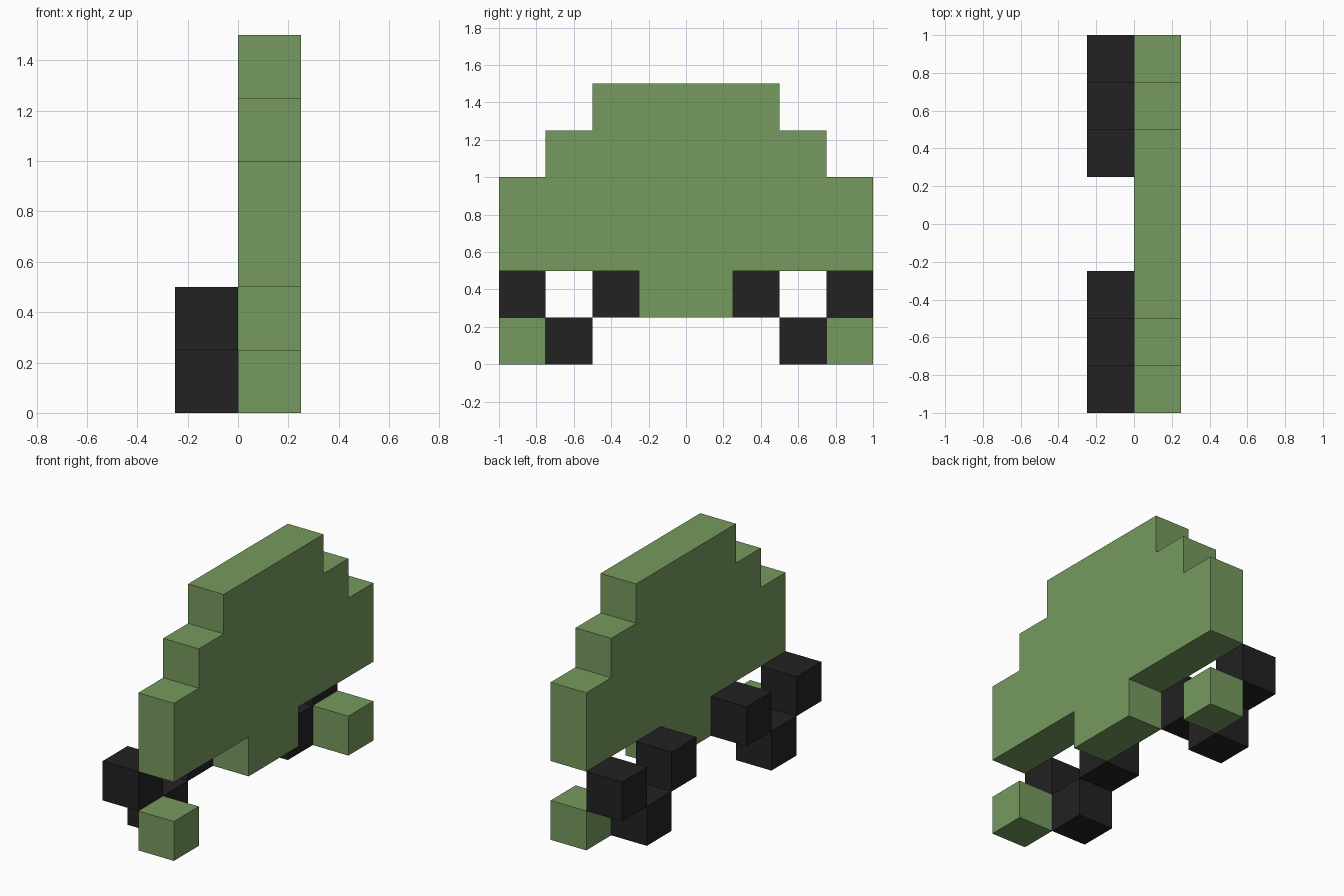
import bpy
import bmesh

if "Cube" in bpy.data.objects:
    bpy.data.objects.remove(bpy.data.objects["Cube"])

U = 0.25  # edge length of one block


def material(name, rgb):
    m = bpy.data.materials.new(name)
    m.diffuse_color = (*rgb, 1.0)
    m.use_nodes = True
    m.node_tree.nodes["Principled BSDF"].inputs["Base Color"].default_value = m.diffuse_color
    return m


green = material("leaf green", (0.181, 0.328, 0.112))
black = material("soft black", (0.016, 0.016, 0.016))


def slab(name, profile, x0, x1, mat):
    """Extrude a (y, z) profile, given in blocks, from x0 to x1."""
    bm = bmesh.new()
    face = bm.faces.new([bm.verts.new((x0 * U, y * U, z * U)) for y, z in profile])
    ext = bmesh.ops.extrude_face_region(bm, geom=[face])
    verts = [v for v in ext["geom"] if isinstance(v, bmesh.types.BMVert)]
    bmesh.ops.translate(bm, verts=verts, vec=((x1 - x0) * U, 0, 0))
    bmesh.ops.recalc_face_normals(bm, faces=bm.faces[:])
    mesh = bpy.data.meshes.new(name)
    bm.to_mesh(mesh)
    bm.free()
    mesh.materials.append(mat)
    obj = bpy.data.objects.new(name, mesh)
    bpy.context.collection.objects.link(obj)
    return obj


def block(name, y, z, x, mat):
    square = [(y, z), (y + 1, z), (y + 1, z + 1), (y, z + 1)]
    return slab(name, square, x, x + 1, mat)


# Stepped body: half outline mirrored across y = 0
half = [(1, 1), (1, 2), (4, 2), (4, 4), (3, 4), (3, 5), (2, 5), (2, 6)]
slab("body", half + [(-y, z) for y, z in reversed(half)], 0, 1, green)

# Wheel blocks at both ends: green outer foot and three black blocks
for end, start in (("front", lambda y: -y - 1), ("back", lambda y: y)):
    block(end + "_foot", start(3), 0, 0, green)
    block(end + "_wheel_outer", start(3), 1, -1, black)
    block(end + "_wheel_bottom", start(2), 0, -1, black)
    block(end + "_wheel_inner", start(1), 1, -1, black)
